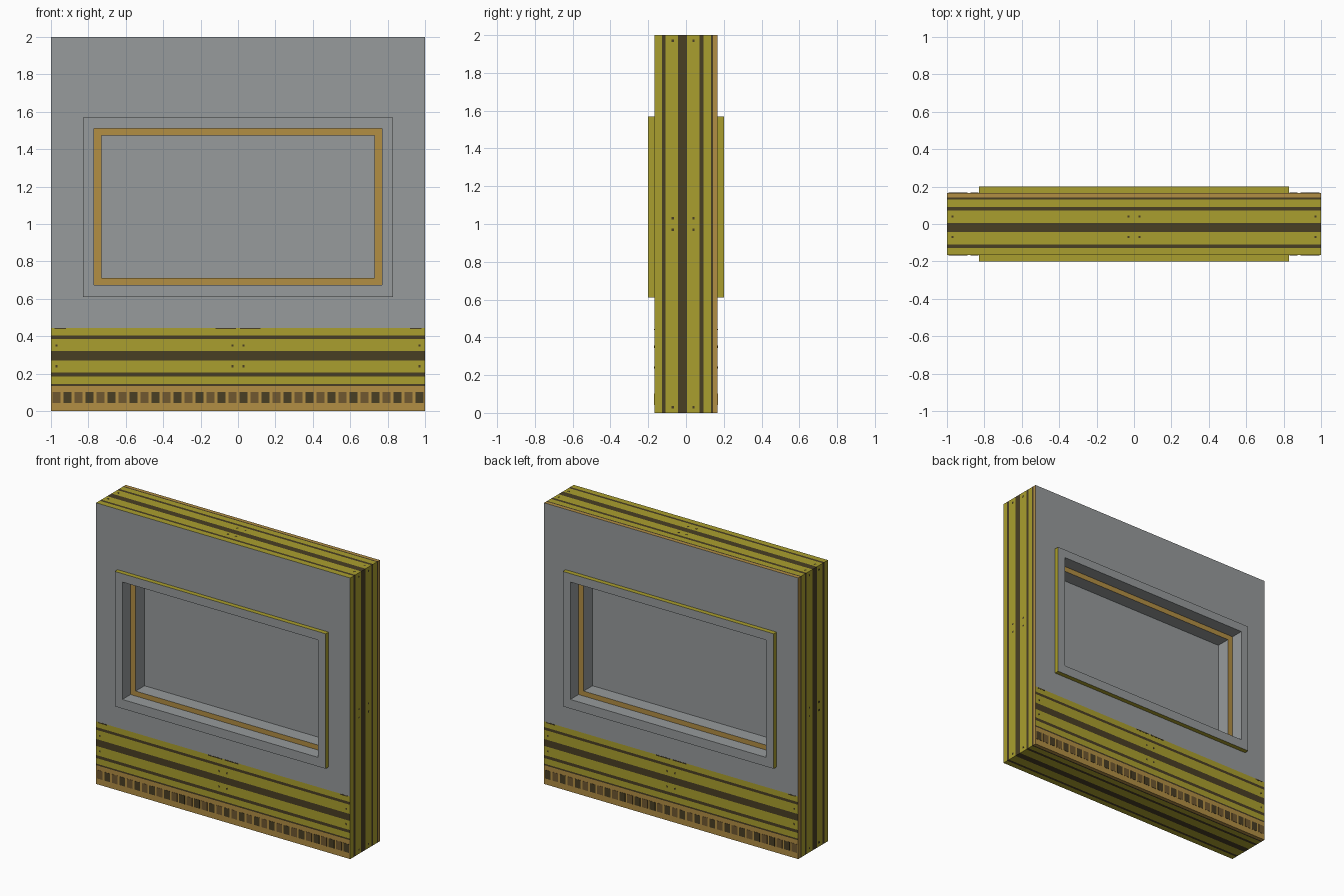
import bpy, bmesh
from mathutils import Vector

if "Cube" in bpy.data.objects:
    bpy.data.objects.remove(bpy.data.objects["Cube"])


def lin(c):
    c /= 255
    return c / 12.92 if c <= 0.04045 else ((c + 0.055) / 1.055) ** 2.4


def material(name, r, g, b):
    m = bpy.data.materials.new(name)
    m.diffuse_color = (lin(r), lin(g), lin(b), 1)
    m.use_nodes = True
    m.node_tree.nodes["Principled BSDF"].inputs["Base Color"].default_value = m.diffuse_color
    return m


MATS = [material("wall grey", 151, 155, 156), material("yellow paint", 170, 159, 46),
        material("dark stripe", 73, 62, 36), material("brown trim", 178, 142, 68),
        material("mid brown", 112, 88, 48)]
GREY, YELLOW, DARK, BROWN, MID = range(5)


def finish(name, bm, rule):
    bm.normal_update()
    for f in bm.faces:
        f.material_index = rule(f.calc_center_median(), f.normal)
    me = bpy.data.meshes.new(name)
    bm.to_mesh(me)
    bm.free()
    for m in MATS:
        me.materials.append(m)
    ob = bpy.data.objects.new(name, me)
    bpy.context.collection.objects.link(ob)
    return ob


def add_box(bm, lo, hi):
    lo, hi = Vector(lo), Vector(hi)
    vs = bmesh.ops.create_cube(bm, size=1)["verts"]
    for v in vs:
        v.co = Vector([(lo[i] + hi[i]) / 2 + v.co[i] * (hi[i] - lo[i]) for i in range(3)])


def cut(bm, axis, value):
    co, no = Vector(), Vector()
    co[axis], no[axis] = value, 1
    bmesh.ops.bisect_plane(bm, geom=bm.verts[:] + bm.edges[:] + bm.faces[:],
                           plane_co=co, plane_no=no)


def ring(name, outer, inner, depth, rule):
    # Rectangular frame: each rectangle is (half width, bottom z, top z)
    bm = bmesh.new()
    loops = []
    for w, z0, z1 in (outer, inner):
        for y in (-depth, depth):
            loops.append([bm.verts.new((x, y, z)) for x, z in
                          ((-w, z0), (w, z0), (w, z1), (-w, z1))])
    of, ob, nf, nb = loops
    for a, b in ((of, nf), (nf, nb), (nb, ob), (ob, of)):
        for i in range(4):
            j = (i + 1) % 4
            bm.faces.new((a[i], a[j], b[j], b[i]))
    bmesh.ops.recalc_face_normals(bm, faces=bm.faces[:])
    return finish(name, bm, rule)


# Stripe layout across the wall thickness, repeated on the lower panelling
H = 0.167
STRIPES = [(-0.128, -0.109), (-0.043, 0.006), (0.071, 0.092), (0.132, 0.143)]
PANEL_TOP = 0.445
OFFSET = 0.277
OPEN = (0.77, 0.675, 1.51)


def stripe(t):
    if t > 0.143:
        return BROWN
    return DARK if any(a < t < b for a, b in STRIPES) else YELLOW


def wall_rule(c, n):
    if abs(n.y) > 0.5:
        return GREY if c.z > PANEL_TOP else stripe(OFFSET - c.z)
    return stripe(c.y)


# Wall with striped edges and panelling, and a window opening
bm = bmesh.new()
add_box(bm, (-1, -H, 0), (1, H, 2))
for a, b in STRIPES:
    for t in (a, b):
        cut(bm, 1, t)
        cut(bm, 2, OFFSET - t)
for z in (PANEL_TOP, OPEN[1], OPEN[2]):
    cut(bm, 2, z)
for x in (-OPEN[0], OPEN[0]):
    cut(bm, 0, x)
hole = []
for f in bm.faces:
    c = f.calc_center_median()
    if abs(f.normal.y) > 0.5 and abs(c.x) < OPEN[0] and OPEN[1] < c.z < OPEN[2]:
        hole.append(f)
bmesh.ops.delete(bm, geom=hole, context="FACES")
finish("wall", bm, wall_rule)


# Raised window surround: painted outer rim, grey face and reveal
def surround_rule(c, n):
    outer = abs(c.x) > 0.8 or c.z < 0.63 or c.z > 1.55
    return YELLOW if outer and abs(n.y) < 0.5 else GREY


ring("window_surround", (0.83, 0.61, 1.57), OPEN, 0.2, surround_rule)

# Inner sash with brown faces
ring("window_sash", OPEN, (0.73, 0.71, 1.473), 0.108,
     lambda c, n: BROWN if abs(n.y) > 0.5 else GREY)

# Window pane
bm = bmesh.new()
add_box(bm, (-0.73, -0.008, 0.71), (0.73, 0.008, 1.473))
finish("window_pane", bm, lambda c, n: GREY)

# Row of small blocks along the skirting, front and back
T = 0.0015
COUNT = 34
for side, s in (("front", -1), ("back", 1)):
    bm = bmesh.new()
    step = 2 / COUNT
    ys = sorted((s * H, s * (H + T)))
    for i in range(COUNT):
        x = -1 + (i + 0.5) * step
        add_box(bm, (x - 0.022, ys[0], 0.042), (x + 0.022, ys[1], 0.103))
    finish(side + "_skirting_blocks", bm,
           lambda c, n: DARK if int((c.x + 1) / step) % 2 else MID)

    # Rivets and top marks on the panelling
    bm = bmesh.new()
    for x in (-0.97, -0.03, 0.03, 0.97):
        for z in (0.24, 0.35):
            add_box(bm, (x - 0.006, ys[0], z - 0.006), (x + 0.006, ys[1], z + 0.006))
    for x0, x1 in ((-0.98, -0.92), (-0.12, -0.01), (0.01, 0.12), (0.92, 0.98)):
        add_box(bm, (x0, ys[0], 0.438), (x1, ys[1], 0.445))
    finish(side + "_panel_rivets", bm, lambda c, n: DARK)

# Rivets on the top and the two ends
bm = bmesh.new()
for y in (-0.07, 0.04):
    for t in (-0.97, -0.03, 0.03, 0.97):
        add_box(bm, (t - 0.006, y - 0.006, 2), (t + 0.006, y + 0.006, 2 + T / 2))
        for s in (-1, 1):
            xs = sorted((s, s * (1 + T / 2)))
            add_box(bm, (xs[0], y - 0.006, 1 + t - 0.006), (xs[1], y + 0.006, 1 + t + 0.006))
finish("edge_rivets", bm, lambda c, n: DARK)
